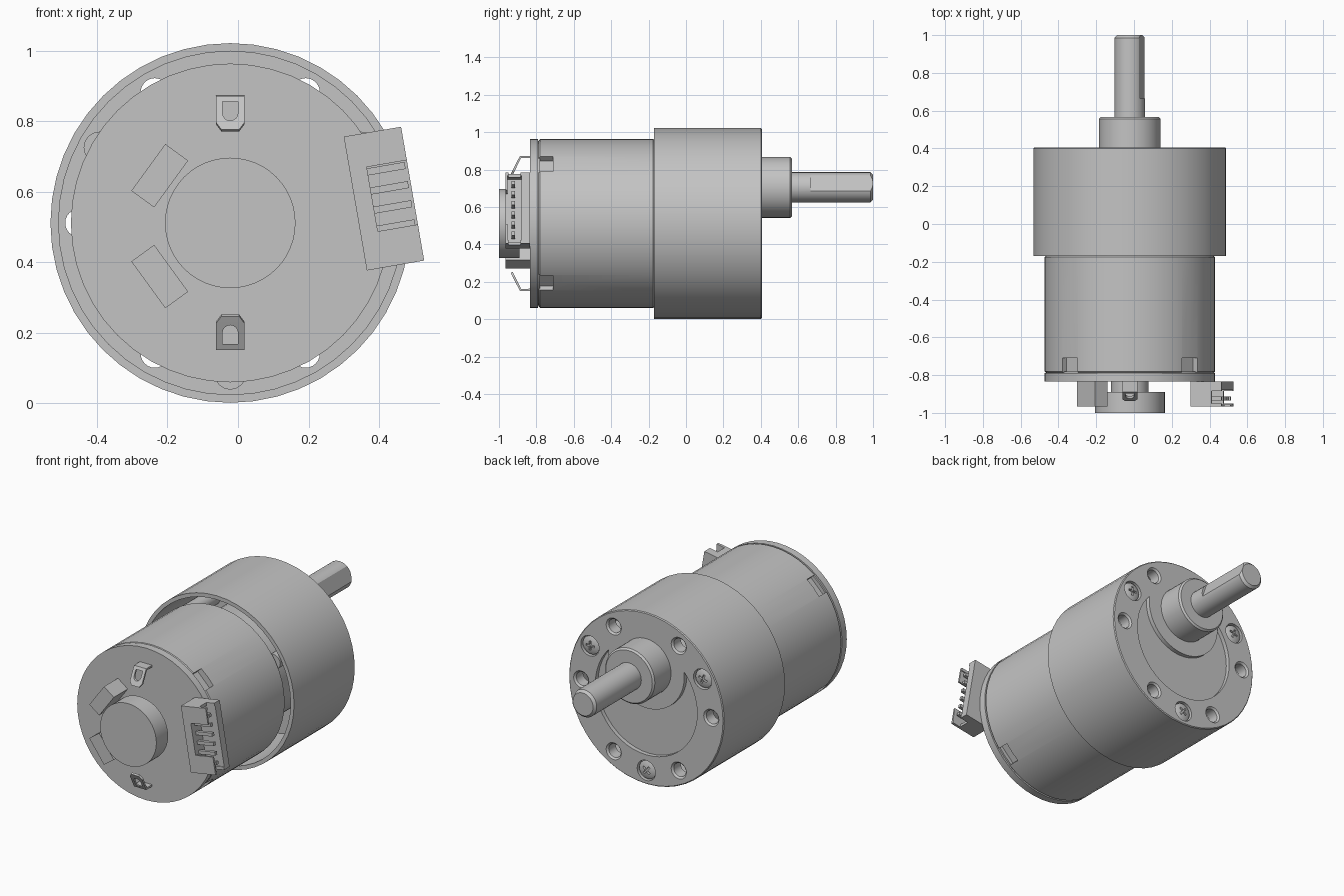
import bpy, bmesh, math
from mathutils import Matrix, Vector

old = bpy.data.objects.get("Cube")
if old:
    bpy.data.objects.remove(old, do_unlink=True)

CX, CZ = -0.022, 0.512          # main axis, running along y
SHAFT_Z = CZ + 0.193            # offset output axis
FACE = 0.405                    # gearbox front plate

metal = bpy.data.materials.new("grey_metal")
metal.use_nodes = True
GREY = (0.55, 0.55, 0.55, 1)
metal.diffuse_color = GREY
metal.node_tree.nodes["Principled BSDF"].inputs["Base Color"].default_value = GREY


def finish(name, bm):
    bmesh.ops.recalc_face_normals(bm, faces=bm.faces)
    mesh = bpy.data.meshes.new(name)
    bm.to_mesh(mesh)
    bm.free()
    mesh.materials.append(metal)
    ob = bpy.data.objects.new(name, mesh)
    bpy.context.collection.objects.link(ob)
    return ob


def lathe(name, profile, x=CX, z=CZ, sides=48):
    """Spin (radius, y) points around an axis parallel to y."""
    bm = bmesh.new()
    vs = [bm.verts.new((r, y, 0)) for r, y in profile]
    es = [bm.edges.new(p) for p in zip(vs, vs[1:])]
    bmesh.ops.spin(bm, geom=vs + es, cent=(0, 0, 0), axis=(0, 1, 0),
                   angle=math.tau, steps=sides)
    bmesh.ops.remove_doubles(bm, verts=bm.verts, dist=0.0001)
    bmesh.ops.translate(bm, verts=bm.verts, vec=(x, 0, z))
    return finish(name, bm)


def disc(name, r, y0, y1, x=CX, z=CZ, sides=48, bevel=0.0):
    pts = [(0, y0), (r - bevel, y0), (r, y0 + bevel),
           (r, y1 - bevel), (r - bevel, y1), (0, y1)]
    if not bevel:
        pts = [(0, y0), (r, y0), (r, y1), (0, y1)]
    return lathe(name, pts, x, z, sides)


def box(name, centre, size, degrees=0, local=(0, 0, 0)):
    """Box placed at a local offset in a frame turned about y."""
    bm = bmesh.new()
    bmesh.ops.create_cube(bm, size=1)
    m = (Matrix.Translation(centre) @ Matrix.Rotation(-math.radians(degrees), 4, 'Y')
         @ Matrix.Translation(local) @ Matrix.Diagonal((*size, 1)))
    bmesh.ops.transform(bm, matrix=m, verts=bm.verts)
    return finish(name, bm)


def apply_mod(ob, mod):
    bpy.context.view_layer.objects.active = ob
    bpy.ops.object.modifier_apply(modifier=mod.name)


def cut(ob, *cutters):
    for c in cutters:
        mod = ob.modifiers.new("cut", 'BOOLEAN')
        mod.operation, mod.solver, mod.object = 'DIFFERENCE', 'EXACT', c
        apply_mod(ob, mod)
        bpy.data.objects.remove(c, do_unlink=True)


def polar(r, degrees):
    a = math.radians(degrees)
    return CX + r * math.cos(a), CZ + r * math.sin(a)


# Gearbox: hollow housing with a front plate
gearbox = lathe("gearbox_housing", [
    (0, FACE), (0.505, FACE), (0.51, FACE - 0.005), (0.51, -0.17),
    (0.487, -0.17), (0.487, 0.33), (0, 0.33)])

# Shallow round recess that leaves a collar around the output boss
recess = disc("recess_cutter", 0.335, FACE - 0.025, FACE + 0.1)
cut(recess, disc("collar_cutter", 0.25, FACE - 0.1, FACE + 0.2, z=SHAFT_Z))
cut(gearbox, recess)

# Mounting holes with chamfered mouths
for i in range(6):
    x, z = polar(0.428, 60 * i)
    cut(gearbox, lathe("hole_cutter", [
        (0, FACE + 0.02), (0.07, FACE + 0.02), (0.04, FACE - 0.01),
        (0.04, 0.25), (0, 0.25)], x, z, 24))

# Cross-head screws in counterbores, with spacer posts behind the plate
for i in range(3):
    x, z = polar(0.428, 30 + 120 * i)
    cut(gearbox, disc("counterbore_cutter", 0.06, FACE - 0.03, FACE + 0.05, x, z, 24))
    screw = lathe("plate_screw", [
        (0, FACE - 0.04), (0.054, FACE - 0.04), (0.054, FACE - 0.012),
        (0.035, FACE - 0.003), (0, FACE)], x, z, 24)
    for turn in (0, 90):
        cut(screw, box("slot_cutter", (x, FACE, z), (0.055, 0.03, 0.012), turn + 20 * i))
    disc("spacer_post", 0.045, -0.165, 0.335, x, z, 16)
disc("gear_core", 0.33, -0.18, 0.335)

# Output boss and D-cut shaft
disc("output_boss", 0.163, FACE - 0.05, 0.567, z=SHAFT_Z, bevel=0.01)
shaft = disc("output_shaft", 0.081, 0.5, 1.0, z=SHAFT_Z, sides=32, bevel=0.014)
cut(shaft, box("flat_cutter", (CX, 0.86, SHAFT_Z), (0.1, 0.39, 0.3), 19, (0.117, 0, 0)))

# Motor can with four edge notches
can = disc("motor_can", 0.452, -0.788, -0.168, bevel=0.008)
for i in range(4):
    cut(can, box("notch_cutter", (CX, -0.76, CZ), (0.1, 0.1, 0.113),
                 45 + 90 * i, (0.466, 0, 0)))

# Rear circuit board, magnet hub and its neck
disc("circuit_board", 0.452, -0.834, -0.79)
disc("board_spacer", 0.44, -0.795, -0.78)
disc("hub_neck", 0.1, -0.9, -0.83, sides=32)
disc("magnet_hub", 0.185, -1.0, -0.89)

# Two angled sensors
for label, z, turn in (("upper", 0.646, 54), ("lower", 0.36, -54)):
    box(label + "_sensor", (-0.222, -0.899, z), (0.164, 0.132, 0.08), turn)

# Bent solder terminals with a slot
for label, s in (("upper", 1), ("lower", -1)):
    bm = bmesh.new()
    rows = []
    for y, h, w in ((-0.83, 0.355, 0.04), (-0.885, 0.355, 0.04),
                    (-0.922, 0.282, 0.04), (-0.932, 0.262, 0.025)):
        rows.append([bm.verts.new((CX + k * w, y, CZ + s * h)) for k in (-1, 1)])
    for a, b in zip(rows, rows[1:]):
        bm.faces.new((a[0], a[1], b[1], b[0]))
    tab = finish(label + "_terminal", bm)
    mod = tab.modifiers.new("thickness", 'SOLIDIFY')
    mod.thickness, mod.offset = 0.012, 0
    apply_mod(tab, mod)
    cut(tab, disc("slot_end_cutter", 0.022, -1.0, -0.86, z=CZ + s * 0.312, sides=16),
        box("slot_cutter", (CX, -0.93, CZ + s * 0.328), (0.044, 0.14, 0.032)))

# Pin connector, open to the side
PLUG, TILT = Vector((0.414, -0.899, 0.581)), 9.8
plug = box("connector_shell", PLUG, (0.165, 0.132, 0.385), TILT)
cut(plug,
    box("cavity_cutter", PLUG, (0.2, 0.075, 0.35), TILT, (0.067, -0.018, 0)),
    box("front_notch_cutter", PLUG, (0.2, 0.1, 0.185), TILT, (0.067, -0.07, 0.004)),
    box("end_slot_cutter", PLUG, (0.2, 0.065, 0.5), TILT, (0.13, -0.018, 0)))
for i in range(6):
    box("connector_pin", PLUG, (0.12, 0.02, 0.02), TILT,
        (0.015, -0.025, (i - 2.5) * 0.055))

# Smooth round walls, keep machined edges crisp
for ob in bpy.context.scene.objects:
    ob.select_set(ob.type == 'MESH')
bpy.ops.object.shade_smooth_by_angle(angle=math.radians(30))
